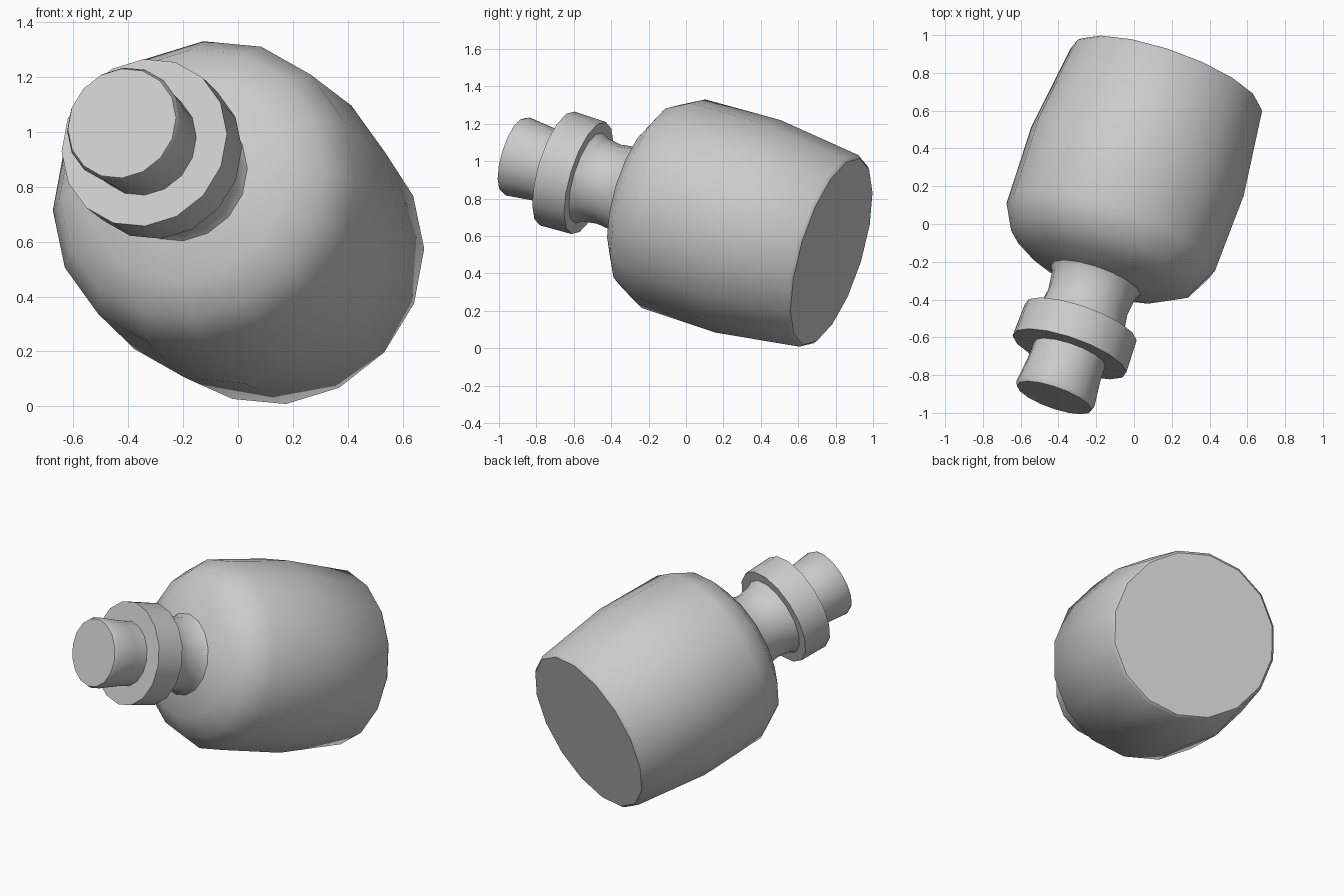
import bpy, bmesh, math
from mathutils import Vector

if "Cube" in bpy.data.objects:
    bpy.data.objects.remove(bpy.data.objects["Cube"])

SIDES = 16
base = Vector((0.172, 0.767, 0.52))                 # centre of the bottle's base
axis = Vector((-0.32, -0.907, 0.275)).normalized()  # base towards stopper
down = (Vector((0, 0, -1)) - axis * -axis.z).normalized()
side = axis.cross(down)
if side.x < 0:
    side = -side


def lathe(name, profile, cap_start=False, cap_end=False):
    """Revolve (distance along axis, radius) points around the tilted axis."""
    bm = bmesh.new()
    rings = []
    for s, r in profile:
        ring = []
        for k in range(SIDES):
            t = math.radians(6) + 2 * math.pi * k / SIDES
            p = base + axis * s + (down * math.cos(t) + side * math.sin(t)) * r
            ring.append(bm.verts.new(p))
        rings.append(ring)
    for a, b in zip(rings, rings[1:]):
        for k in range(SIDES):
            n = (k + 1) % SIDES
            bm.faces.new((a[k], a[n], b[n], b[k]))
    if cap_start:
        bm.faces.new(rings[0])
    if cap_end:
        bm.faces.new(rings[-1])
    bmesh.ops.recalc_face_normals(bm, faces=bm.faces)
    # open shells: make sure the walls face away from the axis
    test = max(bm.faces, key=lambda f: f.calc_area() if len(f.verts) == 4 else 0)
    c = test.calc_center_median() - (base + axis * profile[len(profile) // 2][0])
    if test.normal.dot(c) < 0:
        bmesh.ops.reverse_faces(bm, faces=bm.faces)
    mesh = bpy.data.meshes.new(name)
    bm.to_mesh(mesh)
    bm.free()
    ob = bpy.data.objects.new(name, mesh)
    bpy.context.collection.objects.link(ob)
    bpy.ops.object.select_all(action='DESELECT')
    ob.select_set(True)
    bpy.context.view_layer.objects.active = ob
    bpy.ops.object.shade_smooth_by_angle(angle=math.radians(42))
    return ob


# Barrel-shaped body with rounded shoulder
lathe("bottle_body", [(-0.012, 0.52), (0.004, 0.536), (0.48, 0.594), (0.92, 0.583),
                      (1.055, 0.512), (1.13, 0.39), (1.172, 0.25)], cap_start=True)
# Waisted neck
lathe("bottle_neck", [(1.172, 0.25), (1.20, 0.234), (1.30, 0.221), (1.38, 0.232),
                      (1.425, 0.255)])
# Wide collar around the mouth
lathe("neck_collar", [(1.42, 0.24), (1.42, 0.313), (1.605, 0.318), (1.605, 0.19)])
# Stopper
lathe("stopper", [(1.605, 0.20), (1.70, 0.203), (1.838, 0.218), (1.86, 0.208)], cap_end=True)
